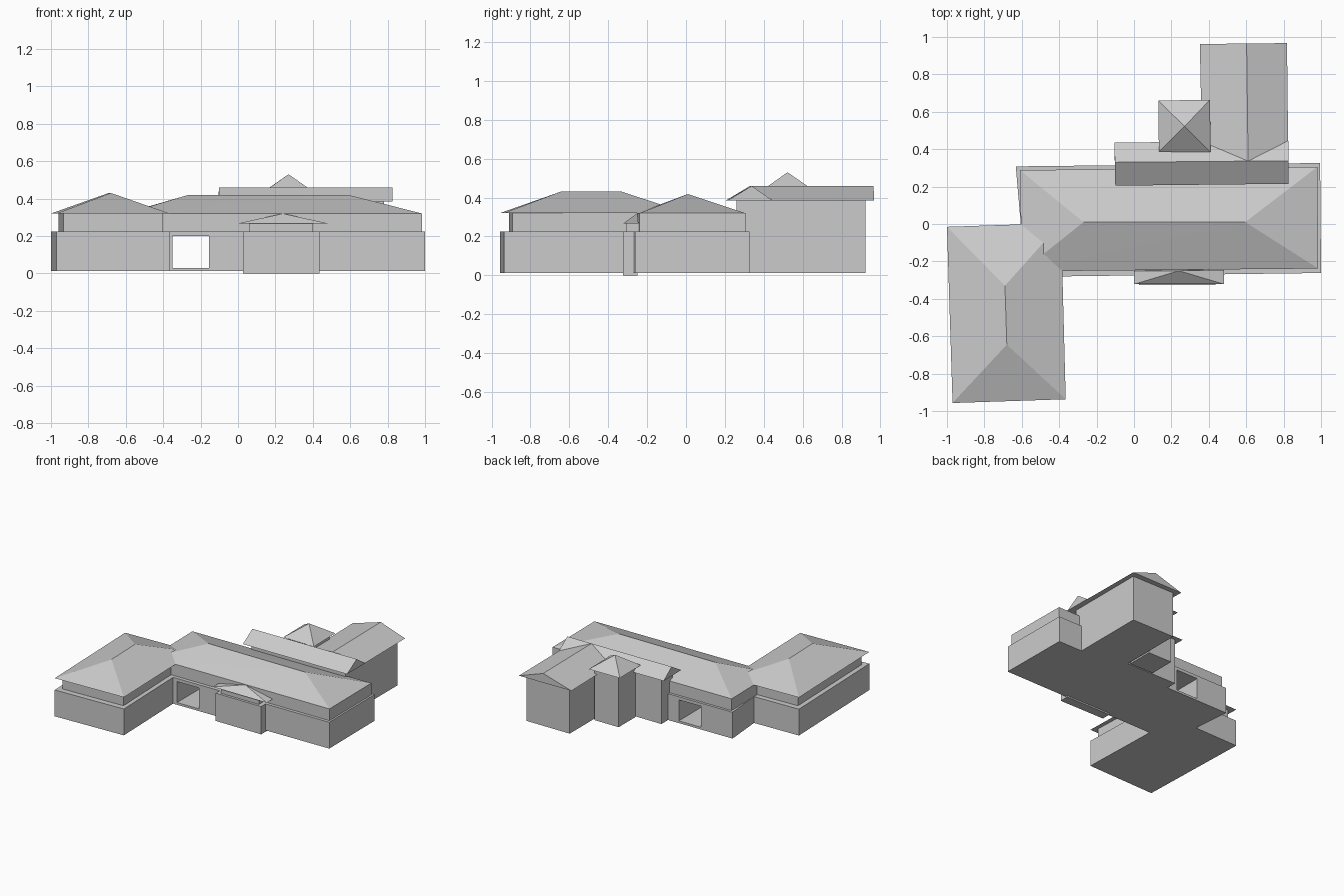
import bpy, bmesh

if "Cube" in bpy.data.objects:
    bpy.data.objects.remove(bpy.data.objects["Cube"])


def finish(name, bm):
    bmesh.ops.recalc_face_normals(bm, faces=bm.faces)
    me = bpy.data.meshes.new(name)
    bm.to_mesh(me)
    bm.free()
    ob = bpy.data.objects.new(name, me)
    bpy.context.collection.objects.link(ob)
    return ob


def prism(name, plan, z0, z1):
    """Vertical walls from a plan outline."""
    bm = bmesh.new()
    base = bm.faces.new([bm.verts.new((x, y, z0)) for x, y in plan])
    top = bmesh.ops.extrude_face_region(bm, geom=[base], use_keep_orig=True)
    for v in top["geom"]:
        if isinstance(v, bmesh.types.BMVert):
            v.co.z = z1
    return finish(name, bm)


def rect(x0, x1, y0, y1):
    return [(x0, y0), (x1, y0), (x1, y1), (x0, y1)]


def roof(name, eaves, eave_z, ridge, ridge_z):
    """Closed hip, gable or pyramid roof: hull of eave corners and ridge points."""
    bm = bmesh.new()
    for pts, z in ((eaves, eave_z), (ridge, ridge_z)):
        for x, y in pts:
            bm.verts.new((x, y, z))
    bmesh.ops.convex_hull(bm, input=bm.verts[:])
    bmesh.ops.dissolve_limit(bm, angle_limit=0.01, verts=bm.verts[:], edges=bm.edges[:])
    return finish(name, bm)


G = 0.012  # underside of the walls

# L-shaped ground storey with a passage through it
ground = prism("ground_storey", [
    (-1.0, -0.015), (-0.97, -0.957), (-0.365, -0.937), (-0.385, -0.28),
    (1.0, -0.262), (0.995, 0.326), (-0.632, 0.308), (-0.605, -0.005)], G, 0.225)
cutter = prism("passage_cutter", rect(-0.35, -0.155, -0.6, 0.6), 0.03, 0.2)
cutter.hide_render = True
cutter.hide_set(True)
cut = ground.modifiers.new("passage", 'BOOLEAN')
cut.operation = 'DIFFERENCE'
cut.solver = 'EXACT'
cut.object = cutter

# Main hall upper walls and hip roof
main_plan = [(-0.60, -0.253), (0.985, -0.238), (0.98, 0.305), (-0.61, 0.288)]
prism("main_upper_walls", main_plan, 0.22, 0.32)
roof("main_roof", main_plan, 0.32, [(-0.27, 0.01), (0.595, 0.01)], 0.418)

# Front left wing upper walls and overhanging hip roof
prism("wing_upper_walls",
      [(-0.96, -0.06), (-0.933, -0.91), (-0.40, -0.892), (-0.43, -0.04)], 0.22, 0.32)
roof("wing_roof", [(-1.0, -0.015), (-0.97, -0.957), (-0.365, -0.937), (-0.39, 0.005)], 0.32,
     [(-0.69, -0.33), (-0.68, -0.645)], 0.43)

# Entrance porch
prism("porch_base", rect(0.028, 0.435, -0.325, -0.25), 0.0, 0.225)
prism("porch_upper_walls", rect(0.06, 0.40, -0.305, -0.24), 0.22, 0.267)
roof("porch_roof", [(0.0, -0.322), (0.482, -0.322), (0.482, -0.245), (0.0, -0.25)], 0.267,
     [(0.24, -0.25)], 0.32)

# Rear cross block with gable roof
prism("cross_block_walls", rect(-0.06, 0.78, 0.26, 0.40), G, 0.39)
roof("cross_block_roof", [(-0.10, 0.205), (0.825, 0.215), (0.825, 0.445), (-0.105, 0.435)], 0.385,
     [(-0.102, 0.33), (0.825, 0.338)], 0.46)

# Rear wing with gable roof
prism("rear_wing_walls", rect(0.395, 0.78, 0.30, 0.922), G, 0.39)
roof("rear_wing_roof", [(0.365, 0.34), (0.825, 0.34), (0.818, 0.967), (0.352, 0.962)], 0.385,
     [(0.61, 0.34), (0.602, 0.965)], 0.46)

# Small tower with pyramid roof
prism("tower_walls", rect(0.165, 0.38, 0.41, 0.625), G, 0.435)
roof("tower_roof", [(0.133, 0.387), (0.41, 0.384), (0.406, 0.664), (0.13, 0.66)], 0.432,
     [(0.27, 0.522)], 0.53)
